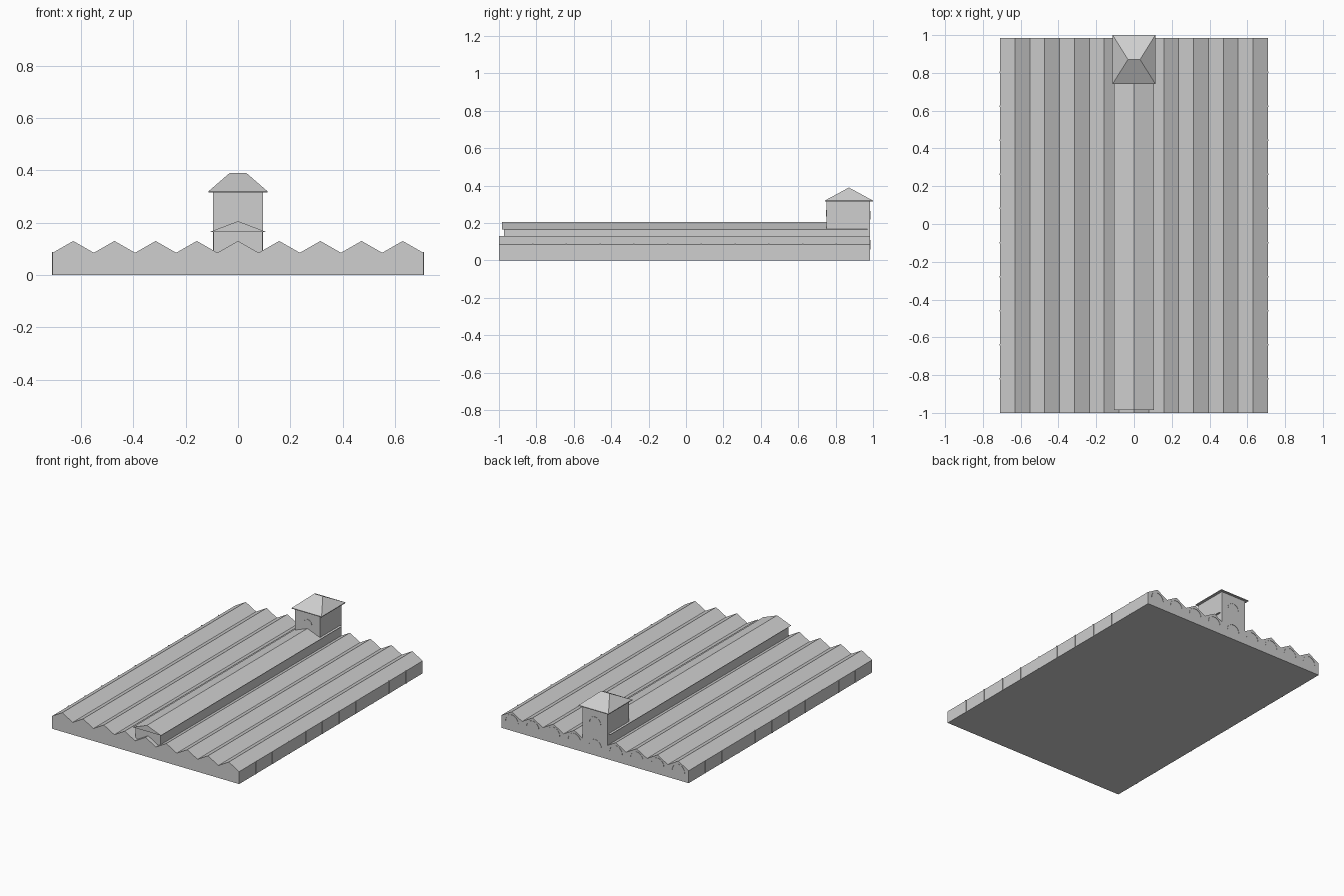
import bpy, bmesh, math

if "Cube" in bpy.data.objects:
    bpy.data.objects.remove(bpy.data.objects["Cube"])

grey = bpy.data.materials.new("light grey")
grey.diffuse_color = (0.62, 0.62, 0.62, 1)
grey.use_nodes = True
grey.node_tree.nodes["Principled BSDF"].inputs["Base Color"].default_value = grey.diffuse_color


def finish(name, bm):
    bmesh.ops.recalc_face_normals(bm, faces=bm.faces)
    me = bpy.data.meshes.new(name)
    bm.to_mesh(me)
    bm.free()
    me.materials.append(grey)
    ob = bpy.data.objects.new(name, me)
    bpy.context.collection.objects.link(ob)
    return ob


def prism(name, profile, y0, y1):
    """Extrude an x-z profile along y."""
    bm = bmesh.new()
    f = bm.faces.new([bm.verts.new((x, y0, z)) for x, z in profile])
    r = bmesh.ops.extrude_face_region(bm, geom=[f])
    for v in r["geom"]:
        if isinstance(v, bmesh.types.BMVert):
            v.co.y = y1
    return finish(name, bm)


def box(name, x0, x1, y0, y1, z0, z1):
    return prism(name, [(x0, z0), (x1, z0), (x1, z1), (x0, z1)], y0, y1)


def arch(name, cx, cz, r, w, y0, y1):
    """Thin half-round moulding."""
    n = 10
    ang = [math.pi * i / n for i in range(n + 1)]
    pts = [(cx + r * math.cos(a), cz + r * math.sin(a)) for a in ang]
    pts += [(cx + (r - w) * math.cos(a), cz + (r - w) * math.sin(a)) for a in reversed(ang)]
    return prism(name, pts, y0, y1)


# Main hall: nine parallel gables over a flat base
BAYS, HALF, BACK = 9, 0.709, 0.984
W = 2 * HALF / BAYS
profile = [(-HALF, 0), (HALF, 0), (HALF, 0.085)]
for i in range(BAYS):
    x = HALF - i * W
    profile += [(x - W / 2, 0.13), (x - W, 0.085)]
prism("hall", profile, -1.0, BACK)

# Arched mouldings on the back gables
for i in range(BAYS):
    arch("back_arch", -HALF + (i + 0.5) * W, 0.06, 0.05, 0.005, BACK - 0.002, BACK + 0.002)

# Slim pilasters along both long sides
for i in range(1, 11):
    y = -1.0 + i * (BACK + 1.0) / 11
    for s in (-1, 1):
        a, b = sorted((s * (HALF - 0.002), s * (HALF + 0.003)))
        box("pilaster", a, b, y - 0.004, y + 0.004, 0, 0.088)

# Raised central roof light
box("monitor_wall", -0.094, 0.094, -0.972, 0.97, 0.08, 0.167)
prism("monitor_roof", [(-0.107, 0.165), (0.107, 0.165), (0, 0.206)], -0.985, 0.97)

# Tower at the back
box("tower", -0.095, 0.095, 0.75, BACK, 0.08, 0.318)
arch("tower_back_arch", 0, 0.22, 0.045, 0.005, BACK - 0.002, BACK + 0.002)
arch("tower_front_arch", 0, 0.235, 0.035, 0.005, 0.748, 0.752)

# Hipped tower roof with short ridge
bm = bmesh.new()
rings = []
for z in (0.315, 0.32):
    rings.append([bm.verts.new((x, y, z)) for x, y in
                  ((-0.113, 0.742), (0.113, 0.742), (0.113, 1.0), (-0.113, 1.0))])
lo, hi = rings
l = bm.verts.new((-0.032, 0.871, 0.39))
r = bm.verts.new((0.032, 0.871, 0.39))
bm.faces.new(lo)
for i in range(4):
    j = (i + 1) % 4
    bm.faces.new((lo[i], lo[j], hi[j], hi[i]))
bm.faces.new((hi[0], hi[1], r, l))
bm.faces.new((hi[1], hi[2], r))
bm.faces.new((hi[2], hi[3], l, r))
bm.faces.new((hi[3], hi[0], l))
finish("tower_roof", bm)
